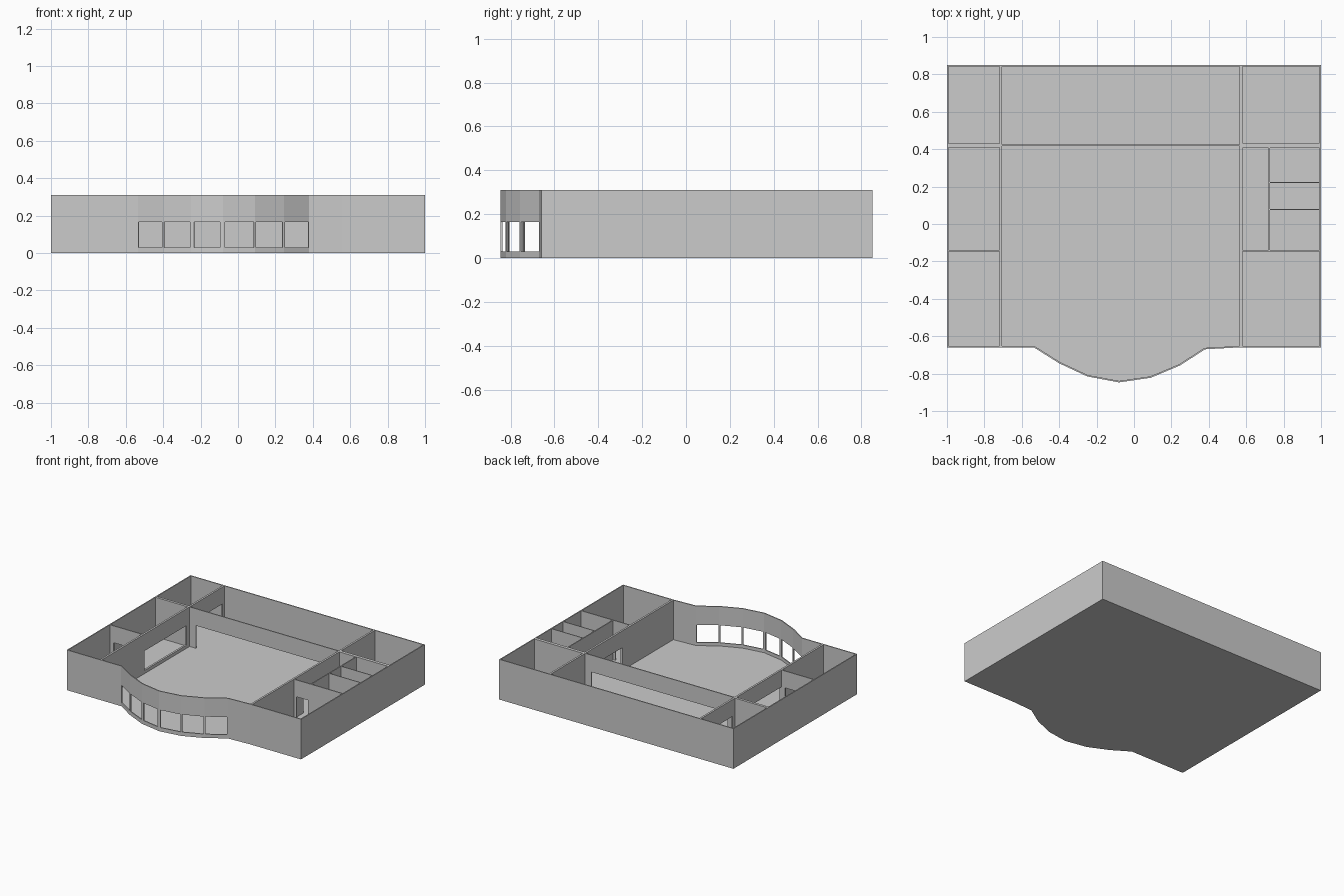
import bpy, bmesh
from mathutils import Vector

if "Cube" in bpy.data.objects:
    bpy.data.objects.remove(bpy.data.objects["Cube"])

H, FLOOR, T = 0.31, 0.005, 0.008
DOOR = 0.18


def finish(name, bm):
    bmesh.ops.remove_doubles(bm, verts=bm.verts, dist=1e-5)
    bmesh.ops.recalc_face_normals(bm, faces=bm.faces)
    mesh = bpy.data.meshes.new(name)
    bm.to_mesh(mesh)
    bm.free()
    ob = bpy.data.objects.new(name, mesh)
    bpy.context.collection.objects.link(ob)
    return ob


def wall(name, a, b, c, d, openings=()):
    """Wall with side a-b and opposite side d-c; openings are (u0, u1, z0, z1), u along the wall."""
    us = sorted({0, 1, *(u for o in openings for u in o[:2])})
    zs = sorted({FLOOR, H, *(z for o in openings for z in o[2:])})
    bm = bmesh.new()

    def solid(i, j):
        if not (0 <= i < len(us) - 1 and 0 <= j < len(zs) - 1):
            return False
        u, z = (us[i] + us[i + 1]) / 2, (zs[j] + zs[j + 1]) / 2
        return not any(o[0] < u < o[1] and o[2] < z < o[3] for o in openings)

    def pt(i, j, back):
        p = Vector(d).lerp(Vector(c), us[i]) if back else Vector(a).lerp(Vector(b), us[i])
        return bm.verts.new((p.x, p.y, zs[j]))

    for i in range(len(us) - 1):
        for j in range(len(zs) - 1):
            if not solid(i, j):
                continue
            ring = [(i, j), (i + 1, j), (i + 1, j + 1), (i, j + 1)]
            for back in (0, 1):
                bm.faces.new([pt(*r, back) for r in ring])
            for k, (di, dj) in enumerate([(0, -1), (1, 0), (0, 1), (-1, 0)]):
                if not solid(i + di, j + dj):
                    p, q = ring[k], ring[(k + 1) % 4]
                    bm.faces.new([pt(*p, 0), pt(*q, 0), pt(*q, 1), pt(*p, 1)])
    return finish(name, bm)


def wall_x(name, x0, x1, y, t, holes=()):
    """Wall running along x, holes given in x."""
    f = lambda v: (v - x0) / (x1 - x0)
    return wall(name, (x0, y - t / 2), (x1, y - t / 2), (x1, y + t / 2), (x0, y + t / 2),
                [(f(h[0]), f(h[1]), h[2], h[3]) for h in holes])


def wall_y(name, y0, y1, x, t, holes=()):
    """Wall running along y, holes given in y."""
    f = lambda v: (v - y0) / (y1 - y0)
    return wall(name, (x - t / 2, y0), (x - t / 2, y1), (x + t / 2, y1), (x + t / 2, y0),
                [(f(h[0]), f(h[1]), h[2], h[3]) for h in holes])


# Building outline, counter-clockwise, with the curved window bay at the front
outline = [Vector(p) for p in [
    (-1, -0.66), (-0.535, -0.66), (-0.40, -0.745), (-0.25, -0.815), (-0.08, -0.847),
    (0.09, -0.822), (0.245, -0.757), (0.38, -0.67), (0.56, -0.66), (1, -0.66),
    (1, 0.85), (-1, 0.85)]]
n = len(outline)

# Mitred inner outline
inner = []
for i, p in enumerate(outline):
    e0 = (p - outline[i - 1]).normalized()
    e1 = (outline[(i + 1) % n] - p).normalized()
    n0, n1 = Vector((-e0.y, e0.x)), Vector((-e1.y, e1.x))
    inner.append(p + (n0 + n1) * T / (1 + n0.dot(n1)))

# Floor slab
bm = bmesh.new()
face = bm.faces.new([bm.verts.new((p.x, p.y, 0)) for p in outline])
ext = bmesh.ops.extrude_face_region(bm, geom=[face], use_keep_orig=True)
bmesh.ops.translate(bm, vec=(0, 0, FLOOR),
                    verts=[v for v in ext["geom"] if isinstance(v, bmesh.types.BMVert)])
finish("floor_slab", bm)

# Outer walls; the six bay segments each carry one window
windows = {1: (0.03, 0.96), 2: (0.03, 0.96), 3: (0.09, 0.91),
           4: (0.06, 0.97), 5: (0.04, 0.96), 6: (0.04, 0.985)}
for i in range(n):
    k = (i + 1) % n
    holes = [(*windows[i], 0.03, 0.165)] if i in windows else []
    wall("bay_window_wall" if i in windows else "outer_wall",
         outline[i], outline[k], inner[k], inner[i], holes)

# Long walls either side of the hall
y0, y1 = -0.66 + T, 0.85 - T
wall_y("hall_wall_left", y0, y1, -0.712, 0.015,
       [(-0.135, 0.38, 0.03, DOOR), (0.46, 0.82, FLOOR, DOOR)])
wall_y("hall_wall_right", y0, y1, 0.572, 0.015, [(-0.03, 0.36, FLOOR, DOOR)])

# Wide opening across the hall
wall_x("hall_beam", -0.7045, 0.5645, 0.42, 0.008, [(-0.65, 0.51, FLOOR, DOOR)])

# Side room partitions
L0, L1, R0, R1 = -1 + T, -0.7195, 0.5795, 1 - T
wall_x("left_back_partition", L0, L1, 0.42, 0.02)
wall_x("left_front_partition", L0, L1, -0.142, 0.008, [(-0.96, -0.75, FLOOR, DOOR)])
wall_x("right_back_partition", R0, R1, 0.42, 0.025)
wall_x("right_front_partition", R0, R1, -0.142, 0.008, [(0.60, 0.70, FLOOR, DOOR)])

# Corridor wall and small cubicles
wall_y("corridor_wall", -0.138, 0.4075, 0.722, 0.008)
for y in (0.078, 0.222):
    wall_x("cubicle_partition", 0.726, R1, y, 0.006)
